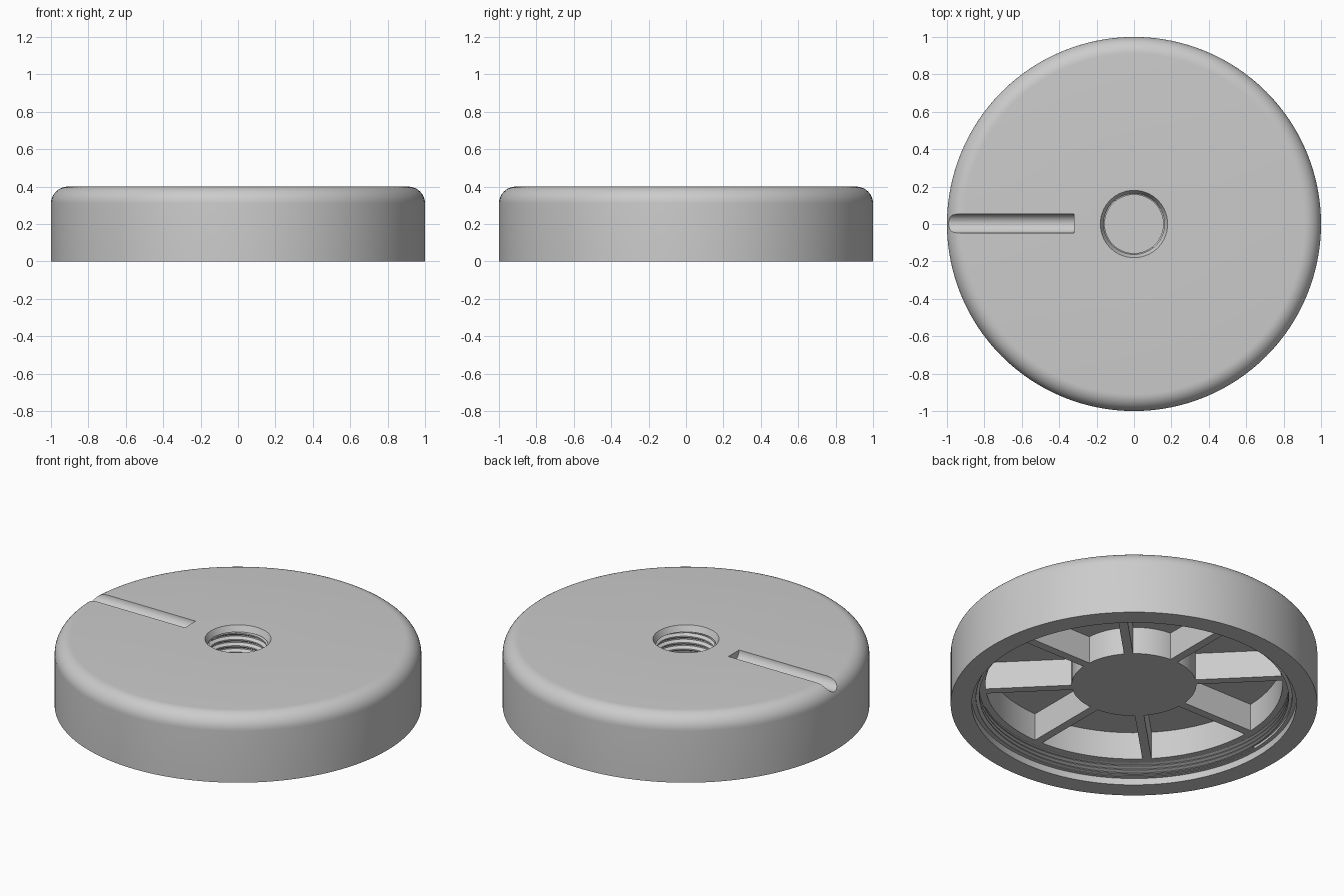
import bpy, bmesh, math
from mathutils import Matrix, Vector

SIDES = 128
HEIGHT = 0.4
FILLET = 0.09
POCKET_TOP = 0.285
POCKET_BOTTOM = 0.12

cube = bpy.data.objects.get("Cube")
if cube:
    bpy.data.objects.remove(cube, do_unlink=True)

grey = bpy.data.materials.new("plain grey")
grey.use_nodes = True
colour = (0.6, 0.6, 0.6, 1)
grey.diffuse_color = colour
grey.node_tree.nodes["Principled BSDF"].inputs["Base Color"].default_value = colour


def finish(name, bm):
    mesh = bpy.data.meshes.new(name)
    bm.to_mesh(mesh)
    bm.free()
    mesh.materials.append(grey)
    obj = bpy.data.objects.new(name, mesh)
    bpy.context.collection.objects.link(obj)
    return obj


def select(obj):
    bpy.ops.object.select_all(action='DESELECT')
    obj.select_set(True)
    bpy.context.view_layer.objects.active = obj


def smooth(obj):
    select(obj)
    bpy.ops.object.shade_smooth_by_angle(angle=math.radians(30))


def lathe(name, profile):
    """Turn a profile of (radius, z) points about the z axis."""
    bm = bmesh.new()
    verts = [bm.verts.new((r, 0, z)) for r, z in profile]
    edges = [bm.edges.new(pair) for pair in zip(verts, verts[1:])]
    bmesh.ops.spin(bm, geom=verts + edges, cent=(0, 0, 0), axis=(0, 0, 1),
                   angle=math.tau, steps=SIDES, use_merge=True)
    bmesh.ops.remove_doubles(bm, verts=bm.verts, dist=1e-5)
    bmesh.ops.recalc_face_normals(bm, faces=bm.faces)
    return finish(name, bm)


def thread(name, root, crest, low, high, pitch):
    """Inward-facing helical thread, trimmed between two heights."""
    shape = [(0, root), (0.2, root), (0.5, crest), (0.7, crest)]
    turns = math.ceil((high - low) / pitch) + 1
    bm = bmesh.new()
    columns = []
    for i in range(SIDES + 1):
        a = math.tau * i / SIDES
        column = []
        for turn in range(-1, turns):
            for offset, r in shape:
                z = low + pitch * (turn + offset + i / SIDES)
                z = min(max(z, low), high)
                column.append(bm.verts.new((r * math.cos(a), r * math.sin(a), z)))
        columns.append(column)
    for a, b in zip(columns, columns[1:]):
        for k in range(len(a) - 1):
            quad = (a[k], a[k + 1], b[k + 1], b[k])
            heights = [v.co.z for v in quad]
            if max(heights) - min(heights) > 1e-6:
                bm.faces.new(quad)
    bmesh.ops.delete(bm, geom=[v for v in bm.verts if not v.link_faces], context='VERTS')
    bmesh.ops.remove_doubles(bm, verts=bm.verts, dist=1e-5)
    smooth(finish(name, bm))


# Disc body: blind top hole, rounded rim, stepped opening and ring pocket below
rim = [(1 - FILLET + FILLET * math.sin(t), HEIGHT - FILLET + FILLET * math.cos(t))
       for t in (math.pi / 2 * i / 10 for i in range(11))]
profile = [(0, 0.17), (0.176, 0.17), (0.176, 0.36), (0.163, 0.365), (0.18, HEIGHT)]
profile += rim
profile += [(1, 0), (0.885, 0), (0.885, 0.04), (0.862, 0.04), (0.862, POCKET_BOTTOM),
            (0.81, POCKET_BOTTOM), (0.81, POCKET_TOP), (0.34, POCKET_TOP),
            (0.34, POCKET_BOTTOM), (0, POCKET_BOTTOM)]
body = lathe("disc_body", profile)

# Round-bottomed radial groove cut into the top
bm = bmesh.new()
bmesh.ops.create_cone(bm, cap_ends=True, segments=48, radius1=0.051, radius2=0.051, depth=0.9,
                      matrix=Matrix.Translation((-0.32 - 0.45, 0.003, HEIGHT))
                      @ Matrix.Rotation(math.pi / 2, 4, 'Y'))
cutter = finish("groove_cutter", bm)
cutter.hide_render = True
cut = body.modifiers.new("groove", 'BOOLEAN')
cut.operation = 'DIFFERENCE'
cut.solver = 'EXACT'
cut.object = cutter
select(body)
bpy.ops.object.modifier_apply(modifier=cut.name)
bpy.data.objects.remove(cutter, do_unlink=True)
smooth(body)

# Threads in the top hole and the lower opening
thread("hole_thread", 0.174, 0.156, 0.17, 0.362, 0.038)
thread("opening_thread", 0.861, 0.843, 0.042, 0.115, 0.024)

# Eight ribs joining the hub to the outer wall
inner, outer, width = 0.335, 0.815, 0.05
depth = POCKET_TOP + 0.01 - POCKET_BOTTOM
for i in range(8):
    bm = bmesh.new()
    bmesh.ops.create_cube(bm, size=1)
    bmesh.ops.scale(bm, vec=Vector((outer - inner, width, depth)), verts=bm.verts)
    bmesh.ops.translate(bm, vec=Vector(((inner + outer) / 2, 0, POCKET_BOTTOM + depth / 2)),
                        verts=bm.verts)
    bmesh.ops.rotate(bm, cent=(0, 0, 0), matrix=Matrix.Rotation(i * math.pi / 4, 3, 'Z'),
                     verts=bm.verts)
    finish(f"rib_{i + 1}", bm)
